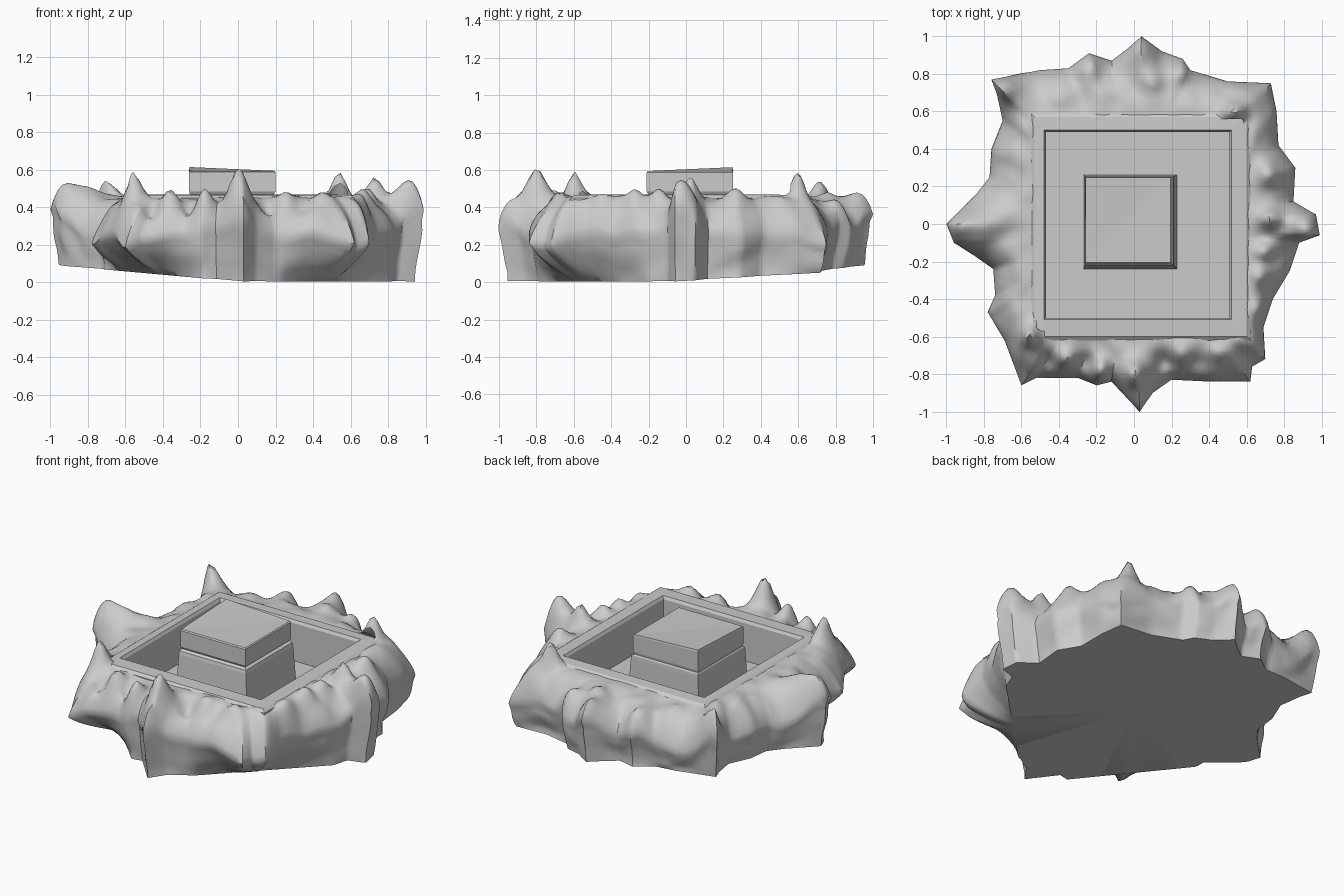
import bpy, bmesh
from math import exp
from mathutils import Vector, noise

if "Cube" in bpy.data.objects:
    bpy.data.objects.remove(bpy.data.objects["Cube"])


def make_object(name, bm, smooth_angle=None):
    bmesh.ops.recalc_face_normals(bm, faces=bm.faces[:])
    me = bpy.data.meshes.new(name)
    bm.to_mesh(me)
    bm.free()
    ob = bpy.data.objects.new(name, me)
    bpy.context.collection.objects.link(ob)
    if smooth_angle:
        bpy.ops.object.select_all(action='DESELECT')
        ob.select_set(True)
        bpy.context.view_layer.objects.active = ob
        bpy.ops.object.shade_smooth_by_angle(angle=smooth_angle)
    return ob


def loft(bm, loops, cap_end=False):
    rings = [[bm.verts.new(p) for p in loop] for loop in loops]
    n = len(rings[0])
    for a, b in zip(rings, rings[1:]):
        for i in range(n):
            j = (i + 1) % n
            bm.faces.new((a[i], a[j], b[j], b[i]))
    if cap_end:
        bm.faces.new(rings[-1])
    return rings


def rect(x0, x1, y0, y1, z):
    return [(x0, y0, z), (x1, y0, z), (x1, y1, z), (x0, y1, z)]


# Jagged plan outline of the rock, counter-clockwise
OUTLINE = [(.99, -.06), (.97, .05), (.85, .12), (.86, .3), (.77, .42), (.76, .6),
           (.73, .75), (.5, .76), (.3, .82), (.26, .88), (.15, .92), (.04, 1), (-.04, .93),
           (-.12, .87), (-.24, .91), (-.35, .83), (-.5, .82), (-.76, .77), (-.73, .69),
           (-.7, .55), (-.76, .4), (-.77, .25), (-.84, .16), (-1, 0), (-.96, -.1),
           (-.85, -.17), (-.75, -.24), (-.74, -.38), (-.78, -.47), (-.69, -.62),
           (-.6, -.86), (-.52, -.82), (-.3, -.82), (-.2, -.86), (-.12, -.84), (.03, -1),
           (.1, -.9), (.2, -.83), (.4, -.84), (.62, -.84), (.63, -.76), (.7, -.72),
           (.69, -.55), (.74, -.4), (.83, -.25), (.88, -.1)]

# Peaks (positive) and hollows (negative): x, y, height, radius
PEAKS = [(-.56, -.6, .15, .05), (.54, .6, .14, .05), (0, -.8, .18, .07),
         (.02, -.95, .1, .08), (.93, -.02, .19, .1), (.73, .02, .11, .05),
         (.72, .27, .07, .06), (-.95, -.03, .17, .12), (-.8, 0, .06, .1),
         (-.72, .74, .17, .1), (.04, .95, .14, .1), (.1, .75, .06, .06),
         (-.25, .85, .1, .08), (.27, .82, .08, .07)]
FEET = [(-.62, -.83, -.06, .1), (-.77, -.47, -.05, .07), (.65, -.78, -.07, .1),
        (.74, .72, -.07, .1)]
TEETH = [(-.46, -.73, -.07, .05), (-.36, -.72, .07, .05), (-.26, -.73, -.06, .05),
         (-.18, -.79, .1, .06), (.16, -.74, -.06, .05), (.25, -.7, .05, .05),
         (.34, -.74, -.04, .05), (.45, -.68, .04, .05), (.7, -.15, .06, .05),
         (.68, -.28, .06, .05), (.67, -.45, .05, .05)]


def relief(x, y):
    return sum(h * exp(-((x - px) ** 2 + (y - py) ** 2) / (r * r))
               for px, py, h, r in PEAKS + FEET + TEETH)


def ground(x, y):
    # the underside leans slightly
    return max(0, .05 - .045 * x + .045 * y)


def to_rim(p):
    # point where the ray from the centre meets the rim square
    fx = (.585 if p.x > 0 else -.52) / p.x if abs(p.x) > 1e-6 else 9
    fy = (.56 if p.y > 0 else -.57) / p.y if abs(p.y) > 1e-6 else 9
    return p * min(fx, fy)


def foot_scale(x, y):
    # the foot is pulled in; the front corners overhang a straight-cut base
    k = .955
    if y < 0:
        k = min(k, 1.0 / (abs(x) + abs(y)))
    return k


# Rock ring: spokes from the rim out to the outline, then down the cliff
SUB, RADIAL, CLIFF = 6, 14, 7
spokes = []
for i, a in enumerate(OUTLINE):
    b = OUTLINE[(i + 1) % len(OUTLINE)]
    for k in range(SUB):
        spokes.append(Vector(a).lerp(Vector(b), k / SUB))

loops = []
for s in range(RADIAL + 1):
    t = s / RADIAL
    loop = []
    for p in spokes:
        q = to_rim(p).lerp(p, 1 - (1 - t) ** 1.3)
        z = .455 - .2 * t ** 2.4 + relief(q.x, q.y)
        z += .025 * noise.noise(Vector((q.x * 9, q.y * 9, 0))) * min(1, t * 4)
        loop.append((q.x, q.y, z))
    loops.append(loop)
edge = loops[-1]
for s in range(1, CLIFF + 1):
    t = s / CLIFF
    loop = []
    for x, y, z in edge:
        k = 1 - (1 - foot_scale(x, y)) * t ** 1.4
        if s < CLIFF:
            k += .02 * noise.noise(Vector((x * 6, y * 6, z + t * 2))) - .006
        loop.append((x * k, y * k, z + (ground(x * k, y * k) - z) * t))
    loops.append(loop)
bm = bmesh.new()
rings = loft(bm, loops)
# underside
hub = bm.verts.new((0, 0, ground(0, 0)))
last = rings[-1]
for i in range(len(last)):
    bm.faces.new((last[i], last[(i + 1) % len(last)], hub))
make_object("rock_base", bm, .9)

# Square rim with sunken pit floor
bm = bmesh.new()
loft(bm, [rect(-.56, .63, -.63, .6, .38), rect(-.55, .62, -.62, .59, .45),
          rect(-.53, .6, -.6, .57, .465), rect(-.48, .52, -.51, .5, .468),
          rect(-.47, .51, -.5, .49, .45), rect(-.47, .51, -.5, .49, .21)], cap_end=True)
make_object("pit_rim_and_floor", bm)

# Central block: lower tier, groove, upper tier with one raised corner
bm = bmesh.new()
tiers = [(.21, .25), (.44, .238), (.46, .235), (.47, .224), (.485, .23), (.588, .23), (.595, .226)]
loops = []
for z, h in tiers:
    d = (h - .23) * .5
    loops.append(rect(-.03 + d - h, -.03 + d + h, .02 - d - h, .02 - d + h, z))
rings = loft(bm, loops, cap_end=True)
rings[-1][3].co.z = .615
rings[-2][3].co.z = .605
bmesh.ops.triangulate(bm, faces=[f for f in bm.faces if all(v in rings[-1] for v in f.verts)])
make_object("central_block", bm)
